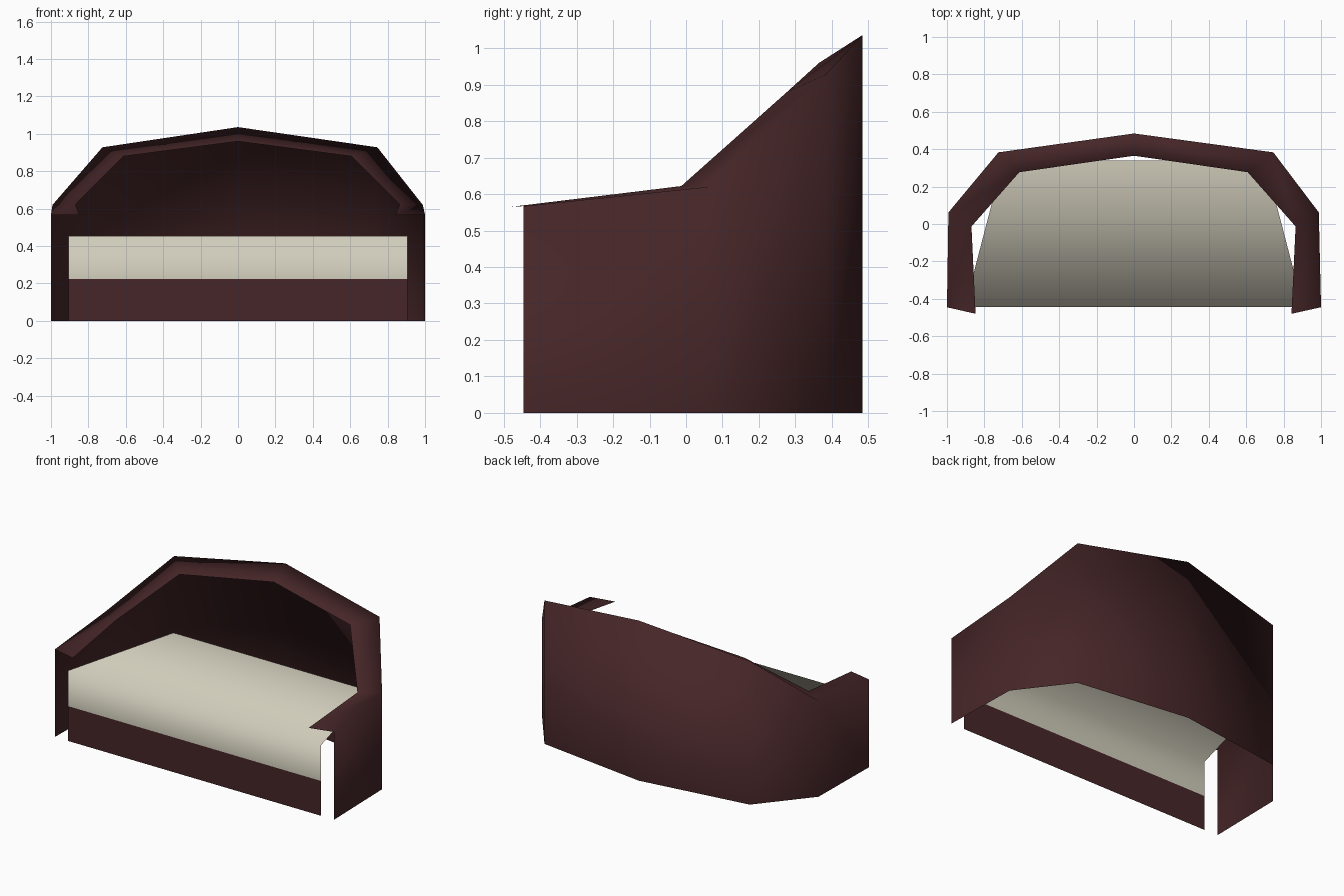
import bpy
import bmesh

cube = bpy.data.objects.get("Cube")
if cube:
    bpy.data.objects.remove(cube, do_unlink=True)


def make_material(name, colour):
    mat = bpy.data.materials.new(name)
    mat.use_nodes = True
    rgba = (*colour, 1.0)
    mat.diffuse_color = rgba
    node = next(n for n in mat.node_tree.nodes if n.type == 'BSDF_PRINCIPLED')
    node.inputs["Base Color"].default_value = rgba
    return mat


def loft(name, rows, material, smooth):
    """Bridge rows of points, which run from -x to +x, with quads."""
    bm = bmesh.new()
    grid = [[bm.verts.new(p) for p in row] for row in rows]
    for low, high in zip(grid, grid[1:]):
        for i in range(len(low) - 1):
            face = bm.faces.new((low[i], low[i + 1], high[i + 1], high[i]))
            face.smooth = smooth
    mesh = bpy.data.meshes.new(name)
    bm.to_mesh(mesh)
    bm.free()
    mesh.materials.append(material)
    obj = bpy.data.objects.new(name, mesh)
    bpy.context.collection.objects.link(obj)
    return obj


maroon = make_material("dark maroon", (0.061, 0.019, 0.021))
cream = make_material("cream", (0.64, 0.61, 0.50))

# Curved backrest and arms: a thin wall with a rim folded inward at the top
outer_rim = [(-1, -0.445, 0.567), (-0.992, 0.062, 0.62), (-0.725, 0.383, 0.928),
             (0, 0.484, 1.036),
             (0.745, 0.383, 0.928), (0.988, 0.062, 0.62), (1, -0.445, 0.567)]
inner_rim = [(-0.847, -0.48, 0.565), (-0.869, -0.013, 0.622), (-0.613, 0.277, 0.88),
             (0, 0.365, 0.96),
             (0.608, 0.277, 0.88), (0.864, -0.013, 0.622), (0.842, -0.48, 0.565)]
floor_line = [(x, y, 0) for x, y, z in outer_rim]
shell = loft("backrest_and_arms", [floor_line, outer_rim, inner_rim], maroon, True)
shell.data.flip_normals()

# Seat cushion: front face and tapering top, shaded as one soft surface
front_x, front_y = 0.905, -0.445
back_x, back_y = 0.70, 0.34
base_z, seat_z = 0.225, 0.455


def span(half_width, y, z):
    return [(-half_width, y, z), (half_width, y, z)]


loft("seat_cushion", [span(front_x, front_y, base_z),
                      span(front_x, front_y, seat_z),
                      span(back_x, back_y, seat_z)], cream, True)

# Front panel below the cushion
loft("front_panel", [span(front_x, front_y, 0),
                     span(front_x, front_y, base_z)], maroon, False)
